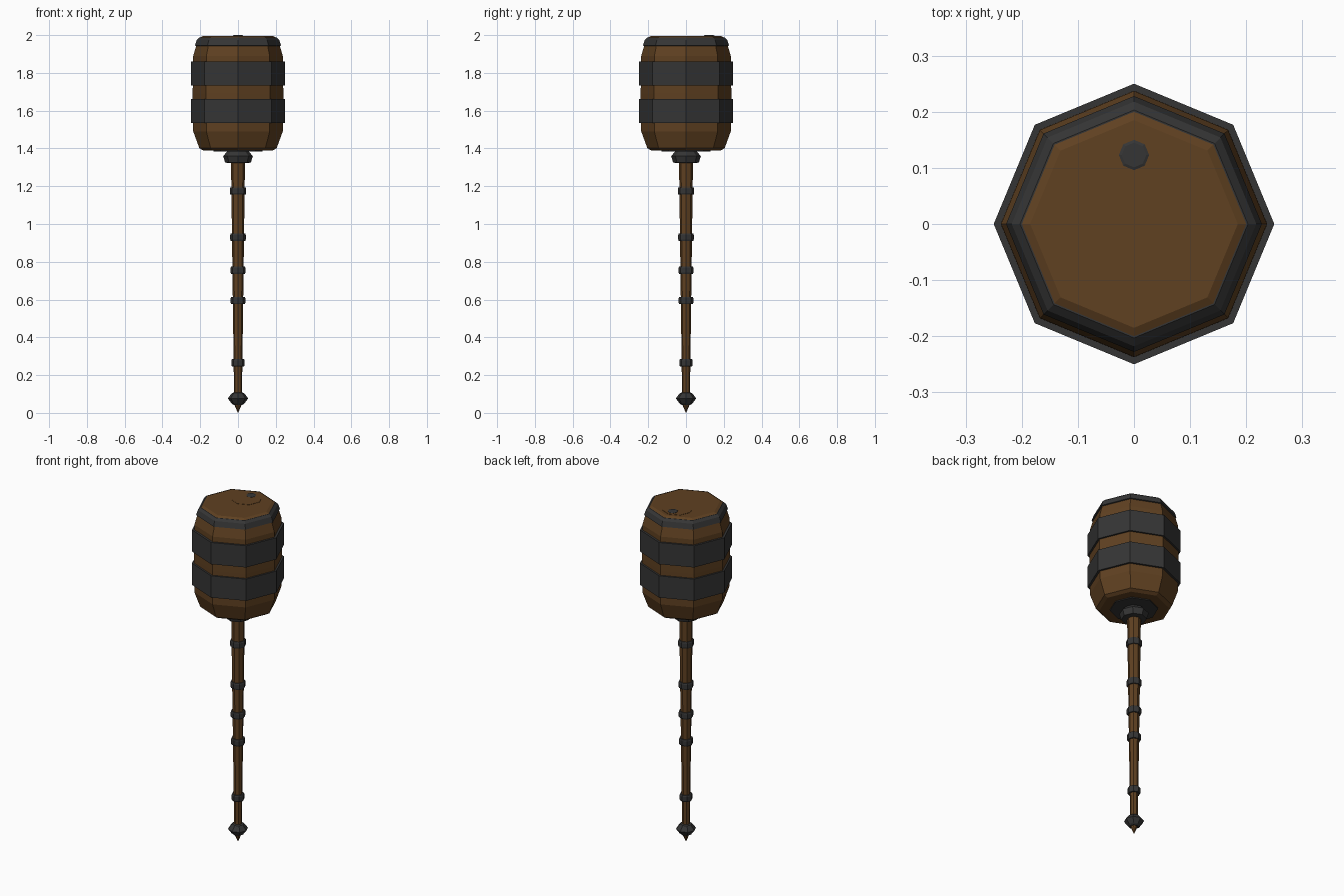
import bpy, bmesh, math

if "Cube" in bpy.data.objects:
    bpy.data.objects.remove(bpy.data.objects["Cube"])


def material(name, rgb):
    m = bpy.data.materials.new(name)
    m.diffuse_color = (*rgb, 1)
    m.use_nodes = True
    m.node_tree.nodes["Principled BSDF"].inputs["Base Color"].default_value = m.diffuse_color
    return m


WOOD = material("brown wood", (0.115, 0.052, 0.015))
IRON = material("dark iron", (0.036, 0.036, 0.036))


def lathe(name, profile, mat, centre=(0, 0), sides=8):
    """Spin (radius, z) points, listed bottom to top, into a capped flat-sided solid."""
    bm = bmesh.new()
    rings = []
    for r, z in profile:
        rings.append([bm.verts.new((centre[0] + r * math.cos(2 * math.pi * i / sides),
                                    centre[1] + r * math.sin(2 * math.pi * i / sides), z))
                      for i in range(sides)])
    for lo, hi in zip(rings, rings[1:]):
        for i in range(sides):
            j = (i + 1) % sides
            bm.faces.new((lo[i], lo[j], hi[j], hi[i]))
    bm.faces.new(rings[0][::-1])
    bm.faces.new(rings[-1])
    me = bpy.data.meshes.new(name)
    bm.to_mesh(me)
    bm.free()
    me.materials.append(mat)
    ob = bpy.data.objects.new(name, me)
    bpy.context.collection.objects.link(ob)
    return ob


# Barrel head
lathe("barrel", [(0.185, 1.39), (0.205, 1.402), (0.237, 1.49), (0.24, 1.69),
                 (0.237, 1.89), (0.215, 1.965), (0.20, 1.988), (0.185, 1.995)], WOOD)

# Wide iron bands and the top hoop
for k, z in enumerate((1.535, 1.732)):
    lathe(f"barrel_band_{k + 1}", [(0.25, z), (0.25, z + 0.128)], IRON)
lathe("top_hoop", [(0.22, 1.942), (0.228, 1.945), (0.218, 1.975), (0.203, 1.988)], IRON)

# Bottom plate and collar under the barrel
lathe("bottom_plate", [(0.13, 1.385), (0.13, 1.392)], IRON)
lathe("collar", [(0.05, 1.323), (0.068, 1.325), (0.079, 1.36), (0.052, 1.388), (0.05, 1.392)], IRON)

# Lid disc and bung on top
lathe("lid_disc", [(0.085, 1.99), (0.085, 1.9965)], WOOD, (0, 0.08))
lathe("bung", [(0.027, 1.99), (0.027, 1.998), (0.022, 2.0), (0.013, 2.0)], IRON, (0, 0.123))

# Tapered handle ending in a wooden point
handle = [(0.001, 0.0), (0.02, 0.045), (0.021, 0.1), (0.037, 1.33)]
lathe("handle", handle, WOOD)

# Handle rings follow the taper
for k, z in enumerate((0.265, 0.595, 0.755, 0.93, 1.175)):
    r = 0.030 + 0.009 * (z - 0.1) / 1.0 + 0.001
    lathe(f"handle_ring_{k + 1}", [(r, z - 0.019), (r + 0.003, z - 0.012),
                                   (r + 0.003, z + 0.012), (r, z + 0.019)], IRON)

# Pommel
lathe("pommel", [(0.024, 0.043), (0.034, 0.05), (0.054, 0.077), (0.032, 0.105), (0.022, 0.108)], IRON)
